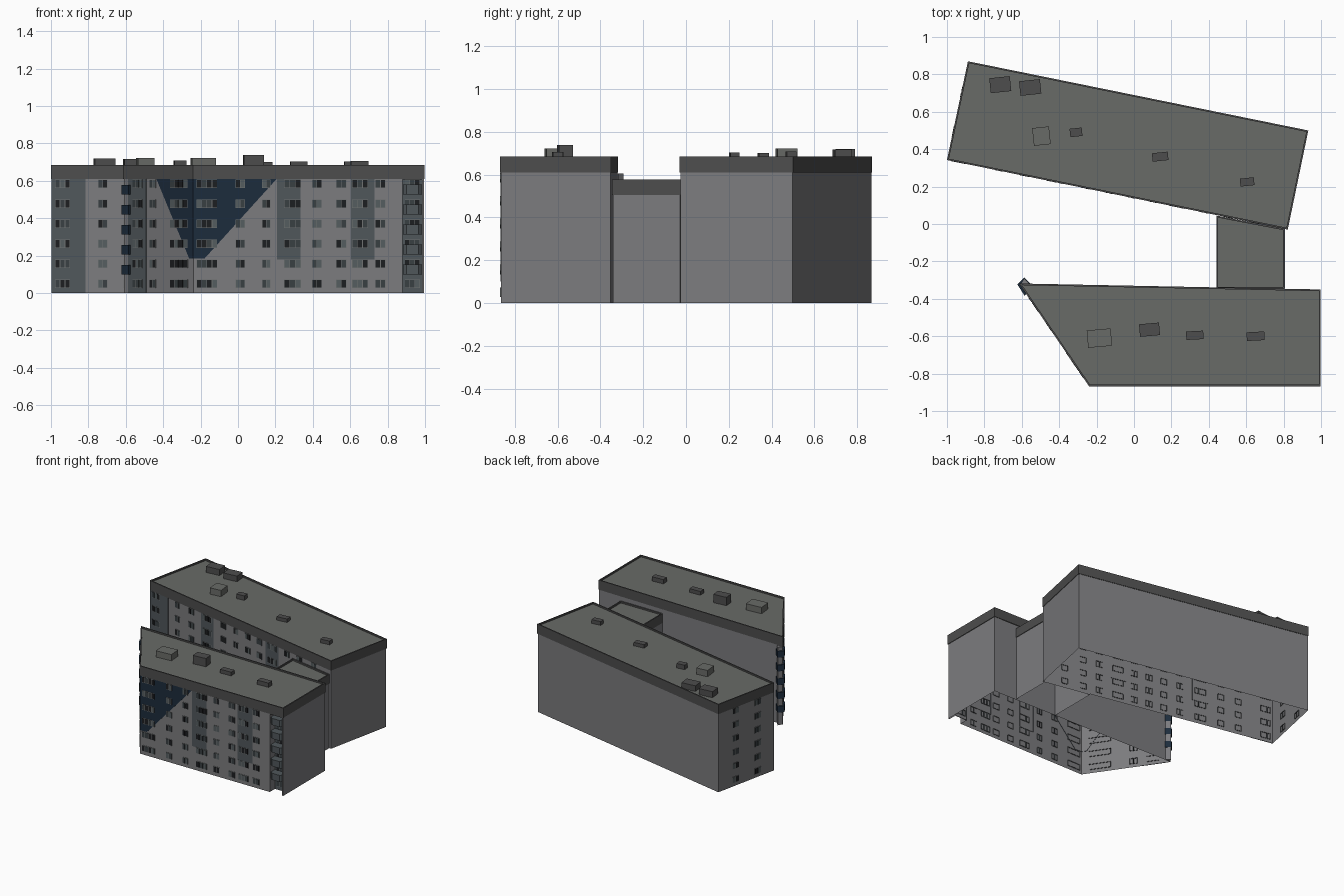
import bpy, bmesh, math, random
from mathutils import Vector, Matrix

if "Cube" in bpy.data.objects:
    bpy.data.objects.remove(bpy.data.objects["Cube"])

random.seed(4)


def mat(name, rgb):
    m = bpy.data.materials.new(name)
    m.diffuse_color = (*rgb, 1)
    m.use_nodes = True
    m.node_tree.nodes["Principled BSDF"].inputs["Base Color"].default_value = m.diffuse_color
    return m


WALL = mat("plaster", (0.2, 0.2, 0.21))
BAND = mat("dark_band", (0.075, 0.075, 0.075))
ROOF = mat("roofing", (0.14, 0.145, 0.135))
PANEL = mat("blue_grey_panel", (0.08, 0.095, 0.105))
BLUE = mat("navy_paint", (0.012, 0.025, 0.045))
FRAME = mat("window_frame", (0.16, 0.17, 0.17))
GLASS = [mat("glass_dark", (0.012, 0.013, 0.015)), mat("glass_mid", (0.04, 0.05, 0.055)),
         mat("glass_pale", (0.09, 0.11, 0.115))]
ALL = [WALL, BAND, ROOF, PANEL, BLUE, FRAME] + GLASS


def finish(bm, name):
    me = bpy.data.meshes.new(name)
    bm.to_mesh(me)
    bm.free()
    for m in ALL:
        me.materials.append(m)
    ob = bpy.data.objects.new(name, me)
    bpy.context.collection.objects.link(ob)
    return ob


def face(bm, pts, m):
    f = bm.faces.new([bm.verts.new(p) for p in pts])
    f.material_index = ALL.index(m)


def strip(bm, a, za, b, zb, m):
    # ring of quads between two matching outlines
    n = len(a)
    for i in range(n):
        j = (i + 1) % n
        face(bm, [(*a[i], za), (*a[j], za), (*b[j], zb), (*b[i], zb)], m)


def offset(poly, d):
    # move every edge of a counter-clockwise outline inwards by d
    out = []
    for i, p in enumerate(poly):
        p = Vector(p)
        e0 = (p - Vector(poly[i - 1])).normalized()
        e1 = (Vector(poly[(i + 1) % len(poly)]) - p).normalized()
        n0, n1 = Vector((-e0.y, e0.x)), Vector((-e1.y, e1.x))
        out.append(tuple(p + (n0 + n1) * d / (1 + n0.dot(n1))))
    return out


def prism(bm, poly, z0, z1, m):
    strip(bm, poly, z0, poly, z1, m)
    face(bm, [(*p, z1) for p in poly], m)
    face(bm, [(*p, z0) for p in reversed(poly)], m)


def block(name, outline, top, band, body=None):
    # open-bottomed walls
    bm = bmesh.new()
    body = body or offset(outline, 0.003)
    strip(bm, body, 0, body, band, WALL)
    finish(bm, name + "_walls")
    # parapet with thin rim, and the sunken roof
    bm = bmesh.new()
    inner = offset(outline, 0.009)
    strip(bm, outline, band, outline, top, BAND)
    strip(bm, outline, top, inner, top, BAND)
    strip(bm, inner, top, inner, top - 0.012, BAND)
    face(bm, [(*p, top - 0.012) for p in inner], ROOF)
    finish(bm, name + "_parapet_roof")


class Side:
    """Wall plane: u runs along the wall, z up, d outwards."""

    def __init__(self, p0, p1):
        self.p, e = Vector(p0), (Vector(p1) - Vector(p0)).normalized()
        self.e, self.n = e, Vector((e.y, -e.x))

    def at(self, u, z, d):
        q = self.p + self.e * u + self.n * d
        return (q.x, q.y, z)

    def slab(self, bm, pts, d, m):
        # raised flat shape on the wall
        n = len(pts)
        face(bm, [self.at(u, z, d) for u, z in pts], m)
        for i in range(n):
            a, b = pts[i], pts[(i + 1) % n]
            face(bm, [self.at(*a, -0.003), self.at(*b, -0.003), self.at(*b, d), self.at(*a, d)], m)

    def rect(self, bm, u0, u1, z0, z1, d, m):
        self.slab(bm, [(u0, z0), (u1, z0), (u1, z1), (u0, z1)], d, m)

    def windows(self, name, cols, base=0.0):
        bm = bmesh.new()
        for u, w in cols:
            panes = 4 if w > 0.1 else 3 if w > 0.07 else 2
            for k in range(6):
                z = 0.05 + 0.107 * k
                self.rect(bm, u - w / 2, u + w / 2, z - 0.023, z + 0.023, base + 0.003, FRAME)
                pw = w / panes
                for i in range(panes):
                    a = u - w / 2 + i * pw
                    self.rect(bm, a + 0.002, a + pw - 0.002, z - 0.02, z + 0.02,
                              base + 0.0045, random.choice(GLASS))
        finish(bm, name)


# ---- building blocks
F = [(-0.24, -0.868), (0.998, -0.868), (0.998, -0.35), (-0.615, -0.318)]
fi = offset(F, 0.003)
notch = [(0.88, fi[0][1]), (0.88, -0.80), (0.984, -0.80), (0.984, fi[0][1])]
block("front_building", F, 0.685, 0.61, [fi[0]] + notch + fi[1:])
B = [(-1.0, 0.342), (0.822, -0.03), (0.932, 0.5), (-0.888, 0.87)]
block("back_building", B, 0.685, 0.61)
block("link_building", [(0.44, -0.345), (0.806, -0.345), (0.806, -0.025), (0.44, 0.045)], 0.577, 0.505)

front = Side(fi[0], fi[1])
slant = Side(fi[3], fi[0])
bi = offset(B, 0.003)
back_front = Side(bi[0], bi[1])
back_left = Side(bi[3], bi[0])
recess = Side((0.88, -0.80), (0.984, -0.80))
LS = (fi[0][0] - fi[3][0]) / slant.e.x


def su(x):
    return (x - fi[3][0]) / slant.e.x


# ---- vertical blue-grey panels
bm = bmesh.new()
for c in (0.51, 0.905):
    front.rect(bm, c - 0.063, c + 0.063, 0.18, 0.61, 0.0015, PANEL)
recess.rect(bm, 0, 0.104, 0, 0.61, 0.0015, PANEL)
slant.rect(bm, 0.04, su(-0.49), 0, 0.61, 0.0015, PANEL)
back_front.rect(bm, 0, 0.185, 0, 0.61, 0.0015, PANEL)
for c in (0.585, 1.25):
    back_front.rect(bm, c - 0.065, c + 0.065, 0.18, 0.61, 0.0015, PANEL)
finish(bm, "facade_panels")

# ---- painted wedge wrapping the corner
bm = bmesh.new()
slant.slab(bm, [(su(-0.435), 0.61), (su(-0.26), 0.185), (LS, 0.185), (LS, 0.61)], 0.0015, BLUE)
front.slab(bm, [(0, 0.61), (0, 0.185), (0.06, 0.185), (0.445, 0.61)], 0.0015, BLUE)
finish(bm, "painted_wedge")

# ---- windows
front.windows("front_windows", [(0.072, 0.11), (0.25, 0.05), (0.39, 0.045), (0.53, 0.09), (0.66, 0.052),
                                (0.79, 0.055), (0.89, 0.085), (1.0, 0.055)])
slant.windows("slant_windows", [(su(-0.535), 0.09), (su(-0.455), 0.055), (su(-0.315), 0.165)])
recess.windows("recess_windows", [(0.052, 0.08)])
back_front.windows("back_building_windows",
                   [(0.06, 0.08), (0.28, 0.052), (0.42, 0.052), (0.585, 0.09), (0.75, 0.052), (0.88, 0.052),
                    (1.0, 0.052), (1.12, 0.052), (1.25, 0.09), (1.4, 0.052), (1.53, 0.052), (1.68, 0.052)])
back_left.windows("end_windows", [(0.165, 0.06), (0.38, 0.06)])

# ---- balconies in the right-hand recess and on the sharp corner
bm = bmesh.new()
prism(bm, notch, 0.606, 0.612, BAND)
bay = [(0.881, -0.802), (0.881, -0.85), (0.9, -0.866), (0.964, -0.866), (0.983, -0.85), (0.983, -0.802)]
corner = [(-0.575, -0.374), (-0.585, -0.384), (-0.624, -0.322), (-0.588, -0.286), (-0.555, -0.318)]
for k in range(5):
    z = 0.1 + 0.107 * k
    prism(bm, bay, z, z + 0.052, PANEL)
    prism(bm, corner, z, z + 0.05, BLUE)
finish(bm, "balconies")
bm = bmesh.new()
prism(bm, [(-0.607, -0.322), (-0.587, -0.291), (-0.56, -0.318)][::-1], 0, 0.605, WALL)
finish(bm, "corner_pier")

# ---- rooftop units: x, y, width, depth, top, turn, pale
UNITS = [(-0.715, 0.745, 0.11, 0.08, 0.72, 6, 0), (-0.555, 0.73, 0.112, 0.078, 0.717, 6, 0),
         (-0.495, 0.47, 0.09, 0.095, 0.722, 6, 1), (-0.31, 0.49, 0.065, 0.045, 0.708, 6, 0),
         (0.14, 0.36, 0.085, 0.045, 0.7, 6, 0), (0.605, 0.225, 0.075, 0.042, 0.702, 6, 0),
         (-0.185, -0.61, 0.128, 0.093, 0.722, 5, 1), (0.083, -0.565, 0.107, 0.067, 0.738, 5, 0),
         (0.325, -0.595, 0.092, 0.045, 0.702, 3, 0), (0.65, -0.6, 0.095, 0.046, 0.706, 3, 0)]
for i, (x, y, w, d, top, turn, pale) in enumerate(UNITS):
    bm = bmesh.new()
    R = Matrix.Rotation(math.radians(turn), 2)
    pts = [R @ Vector((a * w / 2, b * d / 2)) + Vector((x, y)) for a, b in ((-1, -1), (1, -1), (1, 1), (-1, 1))]
    prism(bm, [tuple(p) for p in pts], 0.67, top, ROOF if pale else BAND)
    finish(bm, f"roof_unit_{i + 1}")
